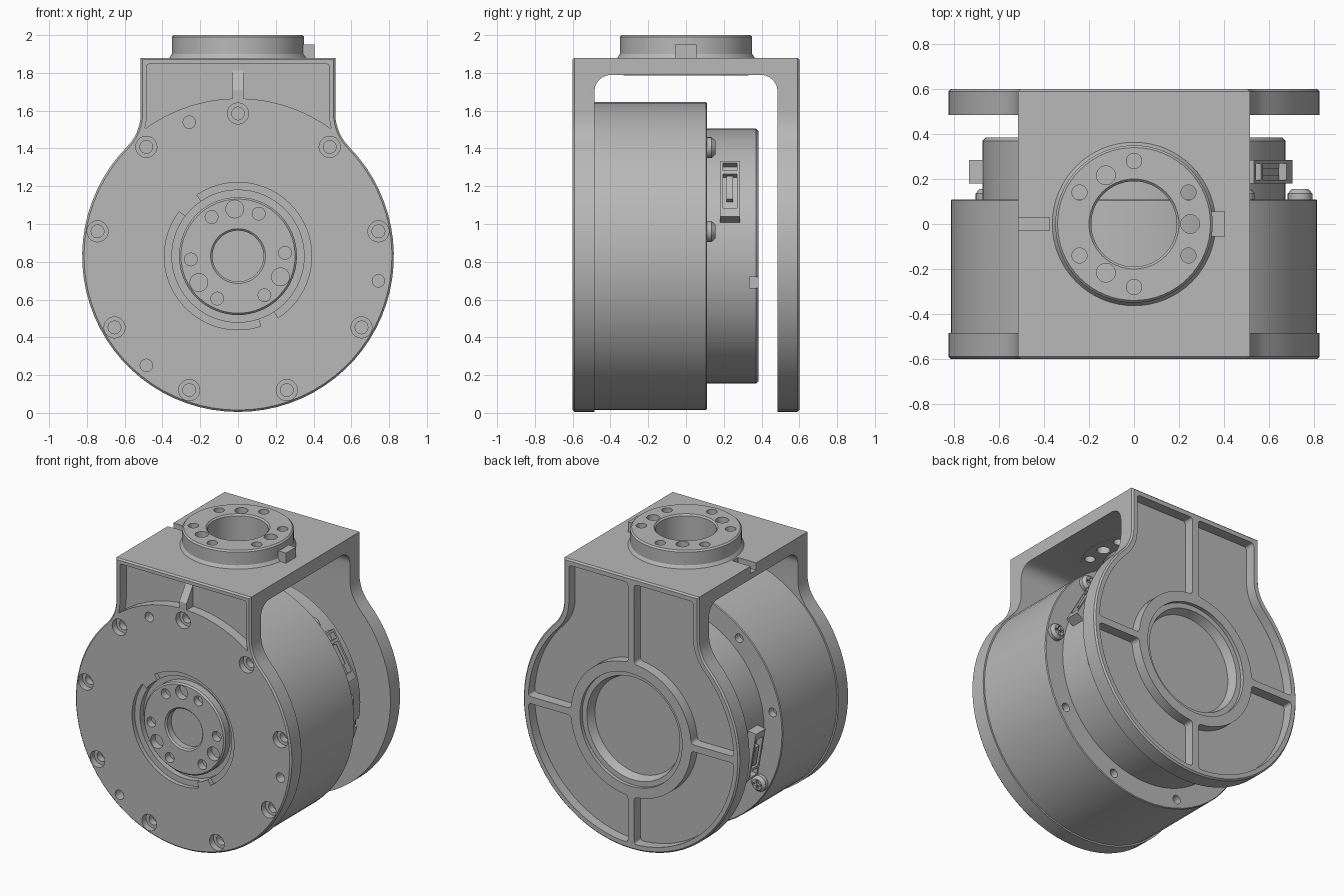
import bpy, bmesh
from math import sin, cos, pi, radians, sqrt
from mathutils import Matrix, Vector

if "Cube" in bpy.data.objects:
    bpy.data.objects.remove(bpy.data.objects["Cube"])

ZC = 0.83        # height of the motor axis
R = 0.825        # yoke cheek radius
HALF = 0.515     # half width of the yoke neck
parts = []


def finish(name, bm):
    bmesh.ops.recalc_face_normals(bm, faces=bm.faces)
    me = bpy.data.meshes.new(name)
    bm.to_mesh(me)
    bm.free()
    ob = bpy.data.objects.new(name, me)
    bpy.context.scene.collection.objects.link(ob)
    return ob


def prism(name, pts, d0, d1, axis='Y', bevel=0):
    """Extrude a 2D outline along an axis, optionally chamfering both rims."""
    bm = bmesh.new()
    place = {'Y': lambda a, b, d: (a, d, b), 'X': lambda a, b, d: (d, a, b)}[axis]
    lo = [bm.verts.new(place(a, b, d0)) for a, b in pts]
    hi = [bm.verts.new(place(a, b, d1)) for a, b in pts]
    caps = [bm.faces.new(lo), bm.faces.new(hi)]
    for i in range(len(pts)):
        j = (i + 1) % len(pts)
        bm.faces.new((lo[i], lo[j], hi[j], hi[i]))
    bmesh.ops.recalc_face_normals(bm, faces=bm.faces)
    if bevel:
        rim = [e for f in caps for e in f.edges]
        bmesh.ops.bevel(bm, geom=rim, offset=bevel, segments=1,
                        affect='EDGES', profile=0.5)
    return finish(name, bm)


def box(name, x, y, z):
    return prism(name, [(x[0], z[0]), (x[1], z[0]), (x[1], z[1]), (x[0], z[1])], *y)


def lathe(name, profile, axis='Y', centres=((0, ZC),), steps=64, closed=False):
    """Spin a (radius, position) profile around an axis at each centre."""
    bm = bmesh.new()
    for a, b in centres:
        if axis == 'Y':
            c, n = Vector((a, 0, b)), (0, 1, 0)
            vs = [bm.verts.new((a + r, d, b)) for r, d in profile]
        else:
            c, n = Vector((a, b, 0)), (0, 0, 1)
            vs = [bm.verts.new((a + r, b, d)) for r, d in profile]
        es = [bm.edges.new(p) for p in zip(vs, vs[1:])]
        if closed:
            es.append(bm.edges.new((vs[-1], vs[0])))
        bmesh.ops.spin(bm, geom=vs + es, cent=c, axis=n, angle=2 * pi,
                       steps=steps, use_duplicate=False)
    bmesh.ops.remove_doubles(bm, verts=bm.verts, dist=1e-5)
    return finish(name, bm)


def cylinder(r, d0, d1, axis='Y', centres=((0, ZC),), steps=64):
    return lathe("cutter", [(0, d0), (r, d0), (r, d1), (0, d1)], axis, centres, steps)


def cut(ob, cutter):
    mod = ob.modifiers.new("cut", 'BOOLEAN')
    mod.operation, mod.solver, mod.object = 'DIFFERENCE', 'EXACT', cutter
    bpy.context.view_layer.objects.active = ob
    bpy.ops.object.modifier_apply(modifier=mod.name)
    bpy.data.objects.remove(cutter)


def ring(r, degrees, cz=ZC):
    return [(r * cos(radians(d)), cz + r * sin(radians(d))) for d in degrees]


def round_corners(ob, width):
    """Round the sharp edges of a cutter that run along y."""
    bm = bmesh.new()
    bm.from_mesh(ob.data)
    edges = [e for e in bm.edges if len(e.link_faces) == 2
             and abs((e.verts[0].co - e.verts[1].co).normalized().y) > 0.99
             and e.calc_face_angle(0) > 0.6]
    bmesh.ops.bevel(bm, geom=edges, offset=width, segments=3,
                    affect='EDGES', profile=0.5, clamp_overlap=True)
    bm.to_mesh(ob.data)
    bm.free()


def outline(inset):
    """Round cheek with a filleted square neck, shrunk by an inset."""
    fillet = 0.25
    fx, dist = HALF + fillet, R + fillet
    fz = sqrt(dist ** 2 - fx ** 2)
    top = 1.88 - inset
    right = [(HALF - inset, top)]
    turn = math_angle = pi - (pi + Vector((1, 0)).angle_signed(Vector((fx, fz))) * -1)
    turn = abs(turn)
    for i in range(7):      # concave fillet
        a = pi + turn * i / 6
        right.append((fx + (fillet + inset) * cos(a), ZC + fz + (fillet + inset) * sin(a)))
    for i in range(1, 29):  # down to the lowest point
        a = turn - (turn + pi / 2) * i / 28
        right.append(((R - inset) * cos(a), ZC + (R - inset) * sin(a)))
    return right + [(-x, z) for x, z in right[-2::-1]]


# Yoke: one solid block opened by a rounded arch
yoke = prism("yoke", outline(0), -0.6, 0.6, bevel=0.01)
arch = [(0.485, -0.1)] + [(0.395 + 0.09 * cos(a * pi / 12), 1.70 + 0.09 * sin(a * pi / 12))
                          for a in range(7)]
cut(yoke, prism("cutter", arch + [(-y, z) for y, z in arch[::-1]], -1, 1, 'X'))

# Back cheek: four pockets between ribs and a round boss
pocket = prism("cutter", outline(0.04), 0.53, 0.7)
cut(pocket, cylinder(0.46, 0.4, 0.8))
cut(pocket, box("cutter", (-0.024, 0.024), (0.4, 0.8), (-0.2, 2.2)))
cut(pocket, box("cutter", (-1, 1), (0.41, 0.81), (ZC - 0.024, ZC + 0.024)))
round_corners(pocket, 0.03)
cut(yoke, pocket)
cut(yoke, lathe("cutter", [(0, 0.65), (0.39, 0.65), (0.39, 0.575), (0.355, 0.575),
                           (0.335, 0.515), (0, 0.515)]))

# Front cheek: neck pocket, bolt holes, hub bore and curved slots
pocket = prism("cutter", outline(0.033), -0.7, -0.53)
cut(pocket, cylinder(0.835, -0.8, -0.4))
round_corners(pocket, 0.03)
cut(yoke, pocket)
bolt_angles = range(10, 370, 40)
cut(yoke, lathe("cutter", [(0, -0.65), (0.056, -0.65), (0.056, -0.555), (0.034, -0.555),
                           (0.034, -0.51), (0, -0.51)],
                centres=ring(0.755, bolt_angles), steps=20))
cut(yoke, cylinder(0.033, -0.65, -0.53, centres=ring(0.755, (110, 230, 350)), steps=16))
cut(yoke, cylinder(0.35, -0.65, -0.53))
for start, end in ((-57, 124), (143, 288)):
    steps = [start + (end - start) * i / 30 for i in range(31)]
    cut(yoke, prism("cutter", ring(0.39, steps) + ring(0.33, steps[::-1]), -0.66, -0.57))

# Top plate: flange seat and locating slot
cut(yoke, cylinder(0.33, 1.7, 2.1, 'Z', ((0, 0),)))
cut(yoke, box("cutter", (-0.6, -0.375), (-0.03, 0.03), (1.83, 1.95)))
parts.append(yoke)

# Sloped rib in the front neck pocket
parts.append(prism("neck_rib", [(-0.6, 1.655), (-0.6, 1.71), (-0.525, 1.82), (-0.525, 1.655)],
                   -0.028, 0.028, 'X'))

# Top flange with bore and bolt holes
flange = lathe("top_flange", [(0.19, 1.786), (0.331, 1.786), (0.331, 1.878), (0.365, 1.878),
                              (0.35, 1.9), (0.35, 1.99), (0.34, 2.0), (0.2, 2.0), (0.19, 1.99)],
               'Z', ((0, 0),), closed=True)
cut(flange, cylinder(0.034, 1.7, 2.1, 'Z', ring(0.28, range(30, 390, 60), 0), 16))
cut(flange, cylinder(0.042, 1.7, 2.1, 'Z', ring(0.25, (0, 120, 240), 0), 20))
parts.append(flange)
parts.append(box("flange_key", (0.33, 0.405), (-0.055, 0.055), (1.879, 1.95)))

# Output hub
hub = lathe("output_hub", [(0, -0.51), (0.312, -0.51), (0.312, -0.58), (0.302, -0.59),
                           (0.145, -0.59), (0.135, -0.58), (0.135, -0.535), (0, -0.535)])
cut(hub, cylinder(0.034, -0.7, -0.54, centres=ring(0.25, range(4, 364, 60)), steps=16))
cut(hub, cylinder(0.047, -0.7, -0.54, centres=ring(0.25, (94, 214, 334)), steps=20))
parts.append(hub)

# Motor housing with stepped rear cap
motor = lathe("motor_housing", [(0, -0.484), (0.815, -0.484), (0.815, 0.105), (0.81, 0.11),
                                (0.675, 0.11), (0.675, 0.37), (0.66, 0.385), (0, 0.385)])
screw_angles = (10, 50, 210)
hole_angles = [a for a in bolt_angles if a not in screw_angles]
cut(motor, cylinder(0.03, 0.06, 0.2, centres=ring(0.75, hole_angles), steps=16))
for side in (-1, 1):
    cut(motor, box("cutter", sorted((side * 0.63, side * 0.75)), (0.335, 0.45), (0.66, 0.72)))
parts.append(motor)

# Cross-head screws on the housing step
for x, z in ring(0.75, screw_angles):
    screw = lathe("housing_screw", [(0, 0.1), (0.055, 0.1), (0.055, 0.135), (0.038, 0.155),
                                    (0, 0.155)], centres=((x, z),), steps=24)
    for w, h in ((0.03, 0.008), (0.008, 0.03)):
        cut(screw, box("cutter", (x - w, x + w), (0.135, 0.2), (z - h, z + h)))
    parts.append(screw)

# Cable sockets on the rear cap
for angle in (30, 190):
    socket = box("cable_socket", (0.6, 0.715), (0.18, 0.285), (ZC - 0.17, ZC + 0.17))
    cut(socket, box("cutter", (0.675, 0.8), (0.195, 0.27), (ZC + 0.11, ZC + 0.155)))
    cut(socket, box("cutter", (0.675, 0.8), (0.195, 0.27), (ZC - 0.12, ZC + 0.09)))
    pin = box("socket_pin", (0.66, 0.71), (0.215, 0.25), (ZC - 0.06, ZC + 0.08))
    turn = (Matrix.Translation((0, 0, ZC)) @ Matrix.Rotation(-radians(angle), 4, 'Y')
            @ Matrix.Translation((0, 0, -ZC)))
    for ob in (socket, pin):
        ob.data.transform(turn)
        parts.append(ob)

# Single grey finish and shading
grey = bpy.data.materials.new("plain_grey")
grey.use_nodes = True
grey.diffuse_color = (0.48, 0.48, 0.48, 1)
grey.node_tree.nodes["Principled BSDF"].inputs["Base Color"].default_value = (0.48, 0.48, 0.48, 1)
for ob in parts:
    ob.data.materials.clear()
    ob.data.materials.append(grey)
    bpy.ops.object.select_all(action='DESELECT')
    ob.select_set(True)
    bpy.context.view_layer.objects.active = ob
    bpy.ops.object.shade_smooth_by_angle(angle=radians(30))
